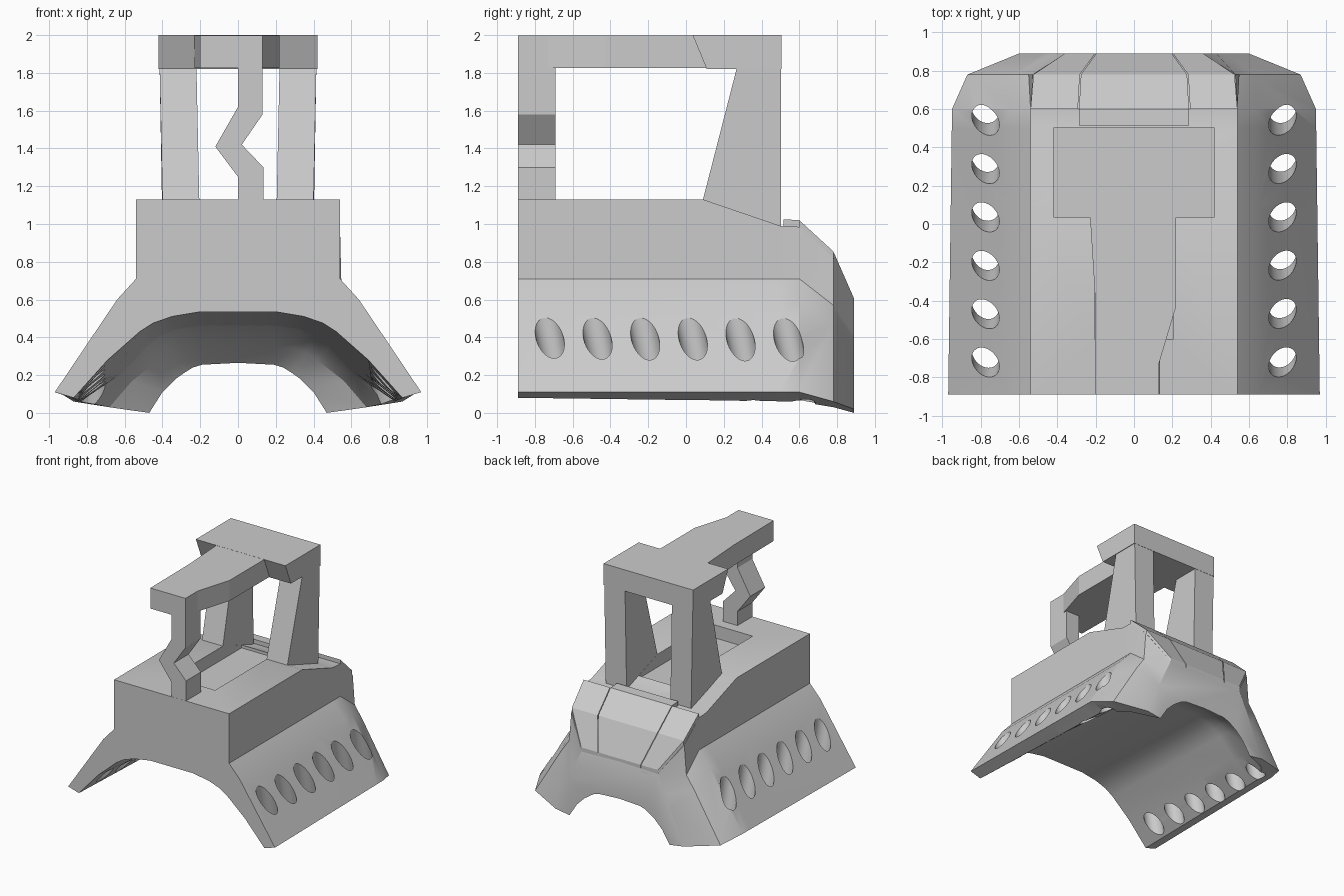
import bpy
import bmesh
import math
from mathutils import Matrix, Vector

cube = bpy.data.objects.get("Cube")
if cube:
    bpy.data.objects.remove(cube, do_unlink=True)

grey = bpy.data.materials.new("plain grey")
grey.use_nodes = True
grey.diffuse_color = (0.6, 0.6, 0.6, 1)
grey.node_tree.nodes["Principled BSDF"].inputs["Base Color"].default_value = (0.6, 0.6, 0.6, 1)


def make(name, bm):
    bmesh.ops.recalc_face_normals(bm, faces=bm.faces)
    mesh = bpy.data.meshes.new(name)
    bm.to_mesh(mesh)
    bm.free()
    mesh.materials.append(grey)
    obj = bpy.data.objects.new(name, mesh)
    bpy.context.collection.objects.link(obj)
    return obj


def loft(name, rings):
    """Skin closed rings of equal length and cap both ends."""
    bm = bmesh.new()
    rows = [[bm.verts.new(p) for p in ring] for ring in rings]
    n = len(rows[0])
    for a, b in zip(rows, rows[1:]):
        for i in range(n):
            j = (i + 1) % n
            bm.faces.new((a[i], a[j], b[j], b[i]))
    bm.faces.new(rows[0])
    bm.faces.new(rows[-1])
    return make(name, bm)


def cut(obj, cutter):
    cutter.hide_render = True
    mod = obj.modifiers.new("cut", "BOOLEAN")
    mod.operation = "DIFFERENCE"
    mod.solver = "EXACT"
    mod.object = cutter
    bpy.context.view_layer.objects.active = obj
    bpy.ops.object.modifier_apply(modifier=mod.name)
    bpy.data.objects.remove(cutter, do_unlink=True)


def section(y, outer, inner):
    """Full arch section mirrored from its right half."""
    half = outer + inner
    right = [Vector((x, y, z)) for x, z in half]
    left = [Vector((-x, y, z)) for x, z in reversed(half) if x > 0]
    return right + left


# Saddle body: straight block over an arch, tapering at the back
front_arch = [(.87, .08), (.69, .28), (.52, .43), (.45, .475), (.35, .51), (.2, .535), (0, .535)]
mid_arch = [(.83, .06), (.62, .2), (.48, .35), (.42, .4), (.33, .44), (.2, .46), (0, .46)]
late_arch = [(.68, .03), (.56, .17), (.42, .28), (.36, .32), (.3, .34), (.2, .35), (0, .355)]
rear_arch = [(.47, 0), (.4, .11), (.33, .18), (.28, .215), (.24, .24), (.19, .255), (0, .265)]


def straight(y, top):
    t = (y + .89) / 1.49
    arch = [Vector(a).lerp(Vector(b), t) for a, b in zip(front_arch, mid_arch)]
    outer = [(0, top), (.54, top), (.54, .71), (.64, .6), (.97 - .02 * t, .11)]
    return section(y, outer, [tuple(p) for p in arch])


body = loft("saddle_body", [
    straight(-.89, 1.13), straight(.09, 1.13), straight(.5, .99), straight(.6, .985),
    section(.78, [(0, .82), (.53, .82), (.55, .57), (.62, .47), (.87, .06)], late_arch),
    section(.89, [(0, .58), (.36, .57), (.43, .42), (.48, .3), (.6, .02)], rear_arch),
])

# Slanted holes through both flanks
bm = bmesh.new()
for side in (-1, 1):
    for i in range(6):
        place = (Matrix.Translation((side * .775, -.72 + .252 * i, .39))
                 @ Matrix.Rotation(math.radians(12), 4, "X"))
        bmesh.ops.create_cone(bm, cap_ends=True, segments=32, radius1=.072,
                              radius2=.072, depth=.8, matrix=place)
cut(body, make("hole_cutter", bm))

# Shallow tray in the top
bm = bmesh.new()
bmesh.ops.create_cube(bm, size=1, matrix=Matrix.Translation((0, -.13, 1.12))
                      @ Matrix.Diagonal((.41, .94, .2, 1)))
cut(body, make("tray_cutter", bm))


# Raised back plates, split by narrow gaps
def plate(name, rows):
    return loft(name, [[(a, y, z), (b, y, z), (b, y, z - d), (a, y, z - d)]
                       for y, z, a, b, d in rows])


back = [(.6, 1.02, .29, .54), (.78, .855, .28, .525), (.89, .605, .2, .36)]
middle = [(.515, 1.025, -.287, .287, .06)]
middle += [(y, z, -a + .003, a - .003, .06) for y, z, a, b in back]
plate("back_plate_middle", middle)
for side, label in ((1, "left"), (-1, "right")):
    plate("back_plate_" + label,
          [(y, z, side * (a + .003), side * b, .06) for y, z, a, b in back])

# Rear posts, leaning on their front edge
for side, label in ((1, "left"), (-1, "right")):
    outline = [(.09, 1.13, 0), (.27, 1.83, 1), (.503, 1.83, 1), (.503, .97, 0), (.3, .97, 0)]
    loft("rear_post_" + label, [
        [(side * (x + .015 * t), y, z) for y, z, t in outline] for x in (.205, .4)])

# Crossbar with slanted front edge
bar = [(.035, 2), (.11, 1.82), (.505, 1.82), (.505, 2)]
loft("crossbar", [[(x, y, z) for y, z in bar] for x in (-.42, .42)])

# Forward arm, narrowing on one side
arm = [(-.23, .12), (-.23, .05), (-.205, -.35), (-.2, -.89),
       (.13, -.89), (.13, -.73), (.22, -.43), (.22, .12)]
loft("forward_arm", [[(x, y, z) for x, y in arm] for z in (1.825, 1.999)])

# Kinked front strut
strut = [(0, 1.1), (0, 1.25), (-.12, 1.41), (0, 1.62), (0, 1.85),
         (.13, 1.85), (.13, 1.58), (.02, 1.42), (.135, 1.3), (.135, 1.1)]
loft("front_strut", [[(x, y, z) for x, z in strut] for y in (-.889, -.69)])

# Smooth the arch and holes, keep hard edges
bpy.ops.object.select_all(action="DESELECT")
body.select_set(True)
bpy.context.view_layer.objects.active = body
bpy.ops.object.shade_smooth_by_angle(angle=math.radians(28))
